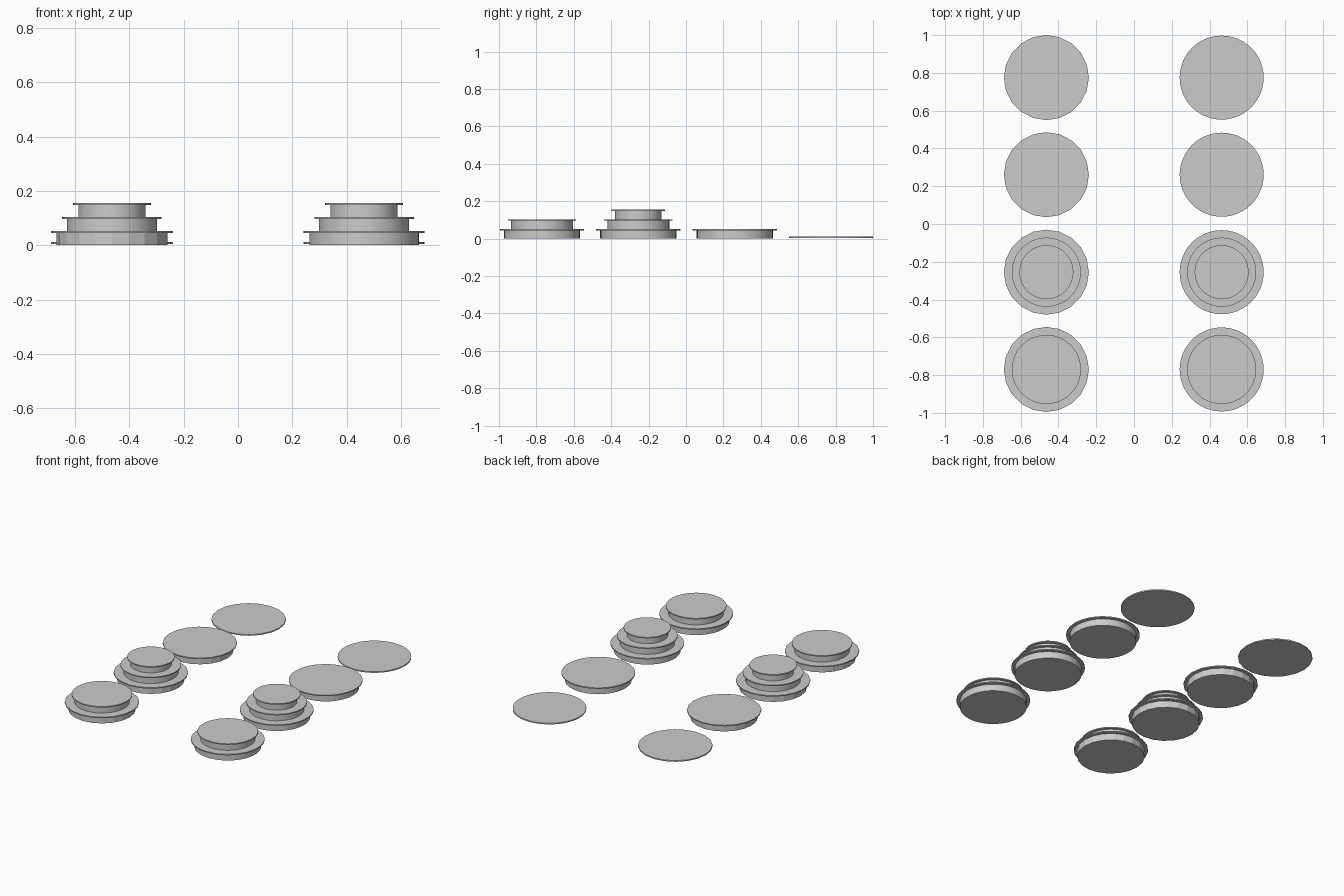
import bpy, bmesh

if "Cube" in bpy.data.objects:
    bpy.data.objects.remove(bpy.data.objects["Cube"])

PITCH = 0.0515      # height of one tier
PLATE = 0.007       # thickness of the rim plate


def disc(name, x, y, z0, z1, radius, sides):
    bm = bmesh.new()
    bmesh.ops.create_cone(bm, cap_ends=True, segments=sides, radius1=radius,
                          radius2=radius, depth=z1 - z0)
    me = bpy.data.meshes.new(name)
    bm.to_mesh(me)
    bm.free()
    ob = bpy.data.objects.new(name, me)
    ob.location = (x, y, (z0 + z1) / 2)
    bpy.context.collection.objects.link(ob)
    if sides > 24:
        bpy.context.view_layer.objects.active = ob
        bpy.ops.object.select_all(action='DESELECT')
        ob.select_set(True)
        bpy.ops.object.shade_smooth_by_angle()


# (drum radius, plate radius) of each tier, bottom to top
TIERS = [(0.204, 0.225), (0.166, 0.183), (0.124, 0.143)]

# row y positions and their number of tiers (0 = loose plate only)
ROWS = [(0.775, 0), (0.261, 1), (-0.255, 3), (-0.77, 2)]

# left column is coarse at the base, right column is round
for side, x, base_sides, base_scale in (("left", -0.464, 20, 1.0),
                                        ("right", 0.464, 48, 0.988)):
    for y, count in ROWS:
        if count == 0:
            disc(f"{side}_flat_plate", x, y, 0.004, 0.012,
                 TIERS[0][1] * base_scale, base_sides)
        for i in range(count):
            drum, plate = TIERS[i]
            sides = base_sides if i == 0 else 48
            k = base_scale if i == 0 else 1.0
            top = (i + 1) * PITCH
            # drum wall, then the wider plate on top
            disc(f"{side}_drum_{count}_{i + 1}", x, y, i * PITCH,
                 top - PLATE, drum * k, sides)
            disc(f"{side}_plate_{count}_{i + 1}", x, y, top - PLATE, top,
                 plate * k, sides)
